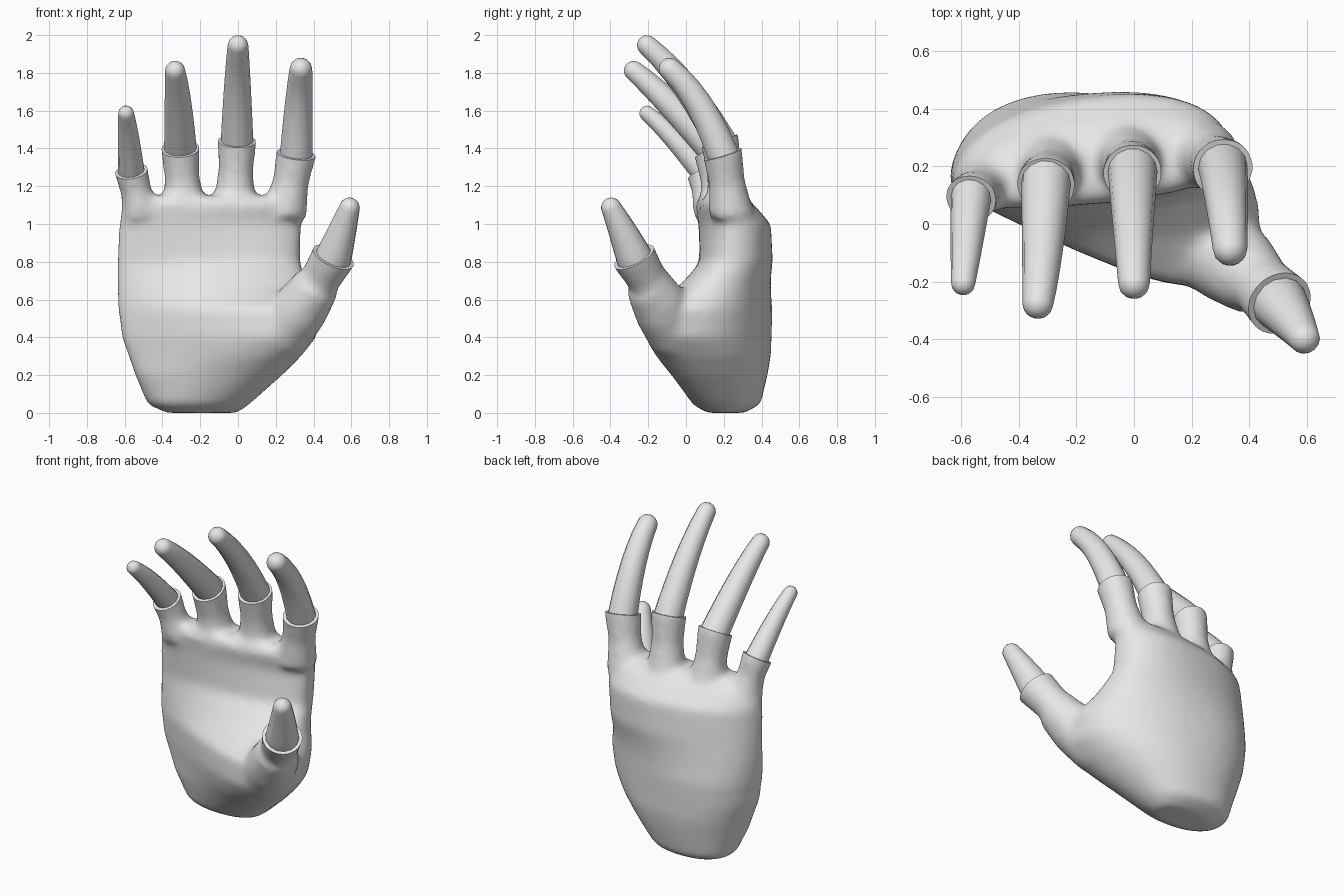
import bpy
import bmesh
import math
from mathutils import Vector

if "Cube" in bpy.data.objects:
    bpy.data.objects.remove(bpy.data.objects["Cube"], do_unlink=True)

grey = bpy.data.materials.new("light_grey")
grey.use_nodes = True
COLOUR = (0.8, 0.8, 0.8, 1)
grey.diffuse_color = COLOUR
grey.node_tree.nodes["Principled BSDF"].inputs["Base Color"].default_value = COLOUR


def skin(bm, rings):
    """Join rings of points into a closed shell."""
    loops = [[bm.verts.new(p) for p in ring] for ring in rings]
    n = len(loops[0])
    for a, b in zip(loops, loops[1:]):
        for i in range(n):
            j = (i + 1) % n
            bm.faces.new((a[i], a[j], b[j], b[i]))
    bm.faces.new(loops[0][::-1])
    bm.faces.new(loops[-1])


def circle(centre, axis, radius, sides):
    side = Vector((1, 0, 0))
    side = (side - axis * side.dot(axis)).normalized()
    up = axis.cross(side)
    angles = [math.tau * i / sides for i in range(sides)]
    return [centre + radius * (math.cos(a) * side + math.sin(a) * up) for a in angles]


def tube(bm, points, radii, sides=12, round_end=False):
    """Round tube through points, with an optional domed end."""
    points = [Vector(p) for p in points]
    rings = []
    for i, (p, r) in enumerate(zip(points, radii)):
        axis = (points[min(i + 1, len(points) - 1)] - points[max(i - 1, 0)]).normalized()
        rings.append(circle(p, axis, r, sides))
    if round_end:
        for k in (0.35, 0.65, 0.87, 0.98):
            rings.append(circle(p + axis * r * k, axis, r * math.sqrt(1 - k * k), sides))
    skin(bm, rings)


def finish(name, bm, angle=40):
    bmesh.ops.recalc_face_normals(bm, faces=bm.faces)
    mesh = bpy.data.meshes.new(name)
    bm.to_mesh(mesh)
    bm.free()
    mesh.materials.clear()
    mesh.materials.append(grey)
    obj = bpy.data.objects.new(name, mesh)
    bpy.context.collection.objects.link(obj)
    bpy.ops.object.select_all(action='DESELECT')
    obj.select_set(True)
    bpy.context.view_layer.objects.active = obj
    bpy.ops.object.shade_smooth_by_angle(angle=math.radians(angle))


# Each digit: cuff root, cuff rim, bend, tip, and cuff, base and tip radii
DIGITS = {
    "little_finger": ((-.51, .14, 1.05), (-.565, .09, 1.28), (-.58, -.07, 1.46),
                      (-.592, -.205, 1.585), (.088, .07, .042)),
    "ring_finger": ((-.285, .20, 1.06), (-.305, .14, 1.40), (-.318, -.10, 1.65),
                    (-.333, -.275, 1.81), (.1, .086, .054)),
    "middle_finger": ((-.02, .23, 1.08), (-.005, .18, 1.44), (-.003, -.005, 1.73),
                      (0, -.205, 1.945), (.1, .086, .055)),
    "index_finger": ((.245, .24, 1.05), (.308, .195, 1.37), (.322, .065, 1.64),
                     (.333, -.085, 1.82), (.103, .086, .06)),
    "thumb": ((.36, -.13, .58), (.505, -.275, .825), (.55, -.335, .96),
              (.59, -.395, 1.085), (.115, .098, .055)),
}

# Palm cross-sections: height, x range, y of each side edge,
# depth of the back, depth of the front at each side
PALM = [
    (0, -.38, .0, .21, .21, .1, .1, .1),
    (.045, -.48, .06, .21, .2, .19, .16, .18),
    (.2, -.545, .235, .15, .1, .305, .1, .25),
    (.3, -.58, .335, .14, .05, .35, .07, .32),
    (.4, -.615, .415, .13, .0, .38, .05, .35),
    (.55, -.635, .44, .13, .0, .385, .06, .34),
    (.67, -.64, .37, .14, .12, .32, .08, .22),
    (.8, -.64, .33, .14, .23, .27, .08, .15),
    (1.0, -.63, .335, .13, .25, .25, .1, .12),
    (1.1, -.615, .35, .11, .23, .18, .09, .12),
    (1.15, -.58, .33, .10, .22, .11, .06, .08),
]


def palm_ring(z, left, right, y_left, y_right, back, front_left, front_right):
    ring = []
    for i in range(40):
        a = math.tau * i / 40
        u, v = [math.copysign(abs(f) ** .9, f) for f in (math.cos(a), math.sin(a))]
        t = (u + 1) / 2
        depth = back if v > 0 else front_left + (front_right - front_left) * t
        y = y_left + (y_right - y_left) * t + depth * v
        ring.append(Vector((left + (right - left) * t, y, z)))
    return ring


# Glove: palm, thumb mound and cuffs merged into one soft skin
bm = bmesh.new()
skin(bm, [palm_ring(*row) for row in PALM])
tube(bm, [(.14, .02, .33), (.23, -.05, .43), (.33, -.13, .55), (.42, -.20, .68)],
     [.12, .16, .15, .125], 20)
rims = []
for root, rim, bend, tip, (cuff, base, end) in DIGITS.values():
    root, rim, bend = Vector(root), Vector(rim), Vector(bend)
    axis = ((bend - rim).normalized() + (rim - root).normalized()).normalized()
    middle = root.lerp(rim, .55)
    tube(bm, [root, middle, rim, rim + axis * .07],
         [cuff * 1.2, cuff * .95, cuff * 1.06, cuff * 1.1])
    rims.append((rim, axis))
bmesh.ops.recalc_face_normals(bm, faces=bm.faces)
mesh = bpy.data.meshes.new("glove_blank")
bm.to_mesh(mesh)
bm.free()
blank = bpy.data.objects.new("glove_blank", mesh)
bpy.context.collection.objects.link(blank)
remesh = blank.modifiers.new("merge", 'REMESH')
remesh.mode = 'VOXEL'
remesh.voxel_size = .018
smooth = blank.modifiers.new("soften", 'SMOOTH')
smooth.factor = .5
smooth.iterations = 20
graph = bpy.context.evaluated_depsgraph_get()
bm = bmesh.new()
bm.from_mesh(blank.evaluated_get(graph).to_mesh())
bpy.data.objects.remove(blank, do_unlink=True)

# Trim each cuff to a crisp rim and close it
for rim, axis in rims:
    near = {v for v in bm.verts if (v.co - rim).length < .16}
    faces = [f for f in bm.faces if all(v in near for v in f.verts)]
    edges = {e for f in faces for e in f.edges}
    verts = {v for f in faces for v in f.verts}
    bmesh.ops.bisect_plane(bm, geom=list(verts) + list(edges) + faces, dist=1e-5,
                           plane_co=rim, plane_no=axis, clear_outer=True)
bmesh.ops.holes_fill(bm, edges=[e for e in bm.edges if e.is_boundary], sides=0)
finish("glove", bm)

# Bare digits: gently curved tapering tubes rising out of the cuffs
for name, (root, rim, bend, tip, (cuff, base, end)) in DIGITS.items():
    rim, bend, tip = Vector(rim), Vector(bend), Vector(tip)
    control = 2 * bend - (rim + tip) / 2
    start = rim - (control - rim).normalized() * .04
    path, radii = [start], [base]
    for i in range(7):
        t = i / 6
        path.append(rim * (1 - t) ** 2 + control * 2 * t * (1 - t) + tip * t * t)
        radii.append(base + (end - base) * t)
    bm = bmesh.new()
    tube(bm, path, radii, 14, True)
    finish(name, bm)
